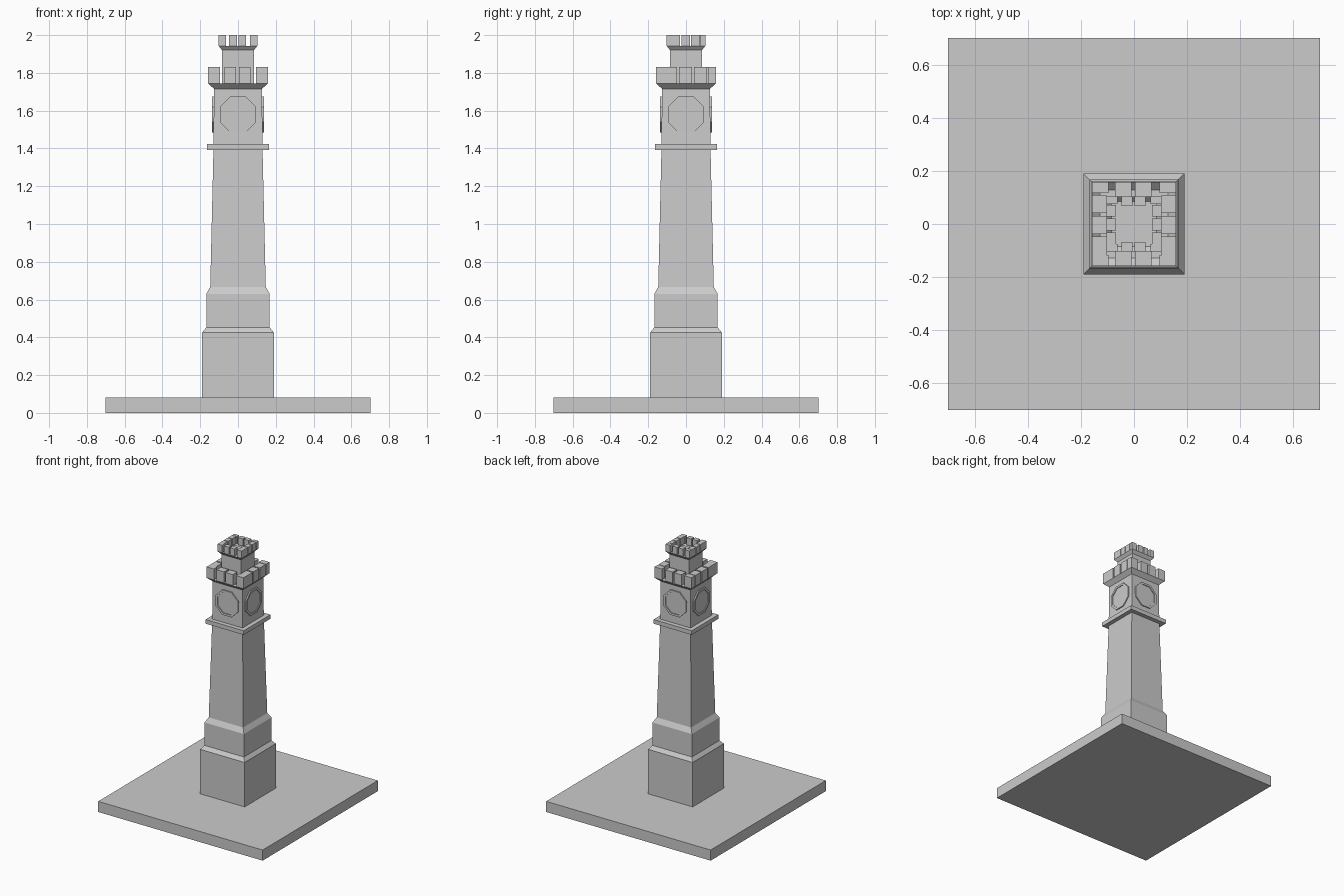
import bpy, bmesh
from math import pi, cos, sin
from mathutils import Matrix

if "Cube" in bpy.data.objects:
    bpy.data.objects.remove(bpy.data.objects["Cube"])


def finish(bm, name):
    bmesh.ops.recalc_face_normals(bm, faces=bm.faces)
    me = bpy.data.meshes.new(name)
    bm.to_mesh(me)
    bm.free()
    ob = bpy.data.objects.new(name, me)
    bpy.context.collection.objects.link(ob)
    return ob


def square_loft(name, profile):
    """Stack square rings given as (half width, z) and cap both ends."""
    bm = bmesh.new()
    rings = [[bm.verts.new((sx * h, sy * h, z))
              for sx, sy in ((-1, -1), (1, -1), (1, 1), (-1, 1))] for h, z in profile]
    for a, b in zip(rings, rings[1:]):
        for i in range(4):
            j = (i + 1) % 4
            bm.faces.new((a[i], a[j], b[j], b[i]))
    bm.faces.new(rings[0][::-1])
    bm.faces.new(rings[-1])
    return finish(bm, name)


def add_box(bm, x0, x1, y0, y1, z0, z1):
    m = Matrix.Translation(((x0 + x1) / 2, (y0 + y1) / 2, (z0 + z1) / 2))
    m = m @ Matrix.Diagonal((x1 - x0, y1 - y0, z1 - z0, 1))
    bmesh.ops.create_cube(bm, size=1, matrix=m)


def battlement(name, half, z0, z1):
    """Four merlons on front and back, three between them on each side."""
    bm = bmesh.new()
    k = half / 0.158
    for s in (-1, 1):
        for cx, depth in ((-0.127, 0.042), (-0.041, 0.054), (0.035, 0.054), (0.127, 0.042)):
            ya, yb = sorted((s * half, s * (half - depth * k)))
            add_box(bm, (cx - 0.031) * k, (cx + 0.031) * k, ya, yb, z0, z1)
        for cy in (-0.082, -0.003, 0.076):
            xa, xb = sorted((s * half, s * (half - 0.054 * k)))
            add_box(bm, xa, xb, (cy - 0.034) * k, (cy + 0.034) * k, z0, z1)
    return finish(bm, name)


def clock_face(name, angle):
    """Octagonal rim with a slightly recessed dial."""
    bm = bmesh.new()
    rings = []
    for apothem, y in ((0.096, -0.122), (0.096, -0.137), (0.08, -0.137), (0.08, -0.131)):
        r = apothem / cos(pi / 8)
        rings.append([bm.verts.new((r * cos((i + .5) * pi / 4), y, 1.58 + r * sin((i + .5) * pi / 4)))
                      for i in range(8)])
    for a, b in zip(rings, rings[1:]):
        for i in range(8):
            j = (i + 1) % 8
            bm.faces.new((a[i], a[j], b[j], b[i]))
    bm.faces.new(rings[-1])
    bm.faces.new(rings[0])
    bmesh.ops.rotate(bm, verts=bm.verts, matrix=Matrix.Rotation(angle, 3, 'Z'))
    return finish(bm, name)


# Ground slab
square_loft("base_slab", [(0.702, 0), (0.702, 0.082)])

# Stepped plinth, tapering shaft, flared cornice with a sunken roof
square_loft("tower_shaft", [
    (0.19, 0.082), (0.19, 0.425), (0.168, 0.453), (0.168, 0.63), (0.147, 0.667),
    (0.13, 1.39), (0.127, 1.715), (0.158, 1.745), (0.128, 1.718)])
square_loft("belt_course", [(0.163, 1.392), (0.163, 1.424)])
battlement("main_battlement", 0.158, 1.745, 1.83)

# Small upper turret
square_loft("turret", [(0.084, 1.715), (0.084, 1.92), (0.103, 1.943), (0.084, 1.924)])
battlement("turret_battlement", 0.103, 1.943, 2.0)

# Clock faces on all four sides
for i, side in enumerate(("front", "right", "back", "left")):
    clock_face("clock_" + side, i * pi / 2)
